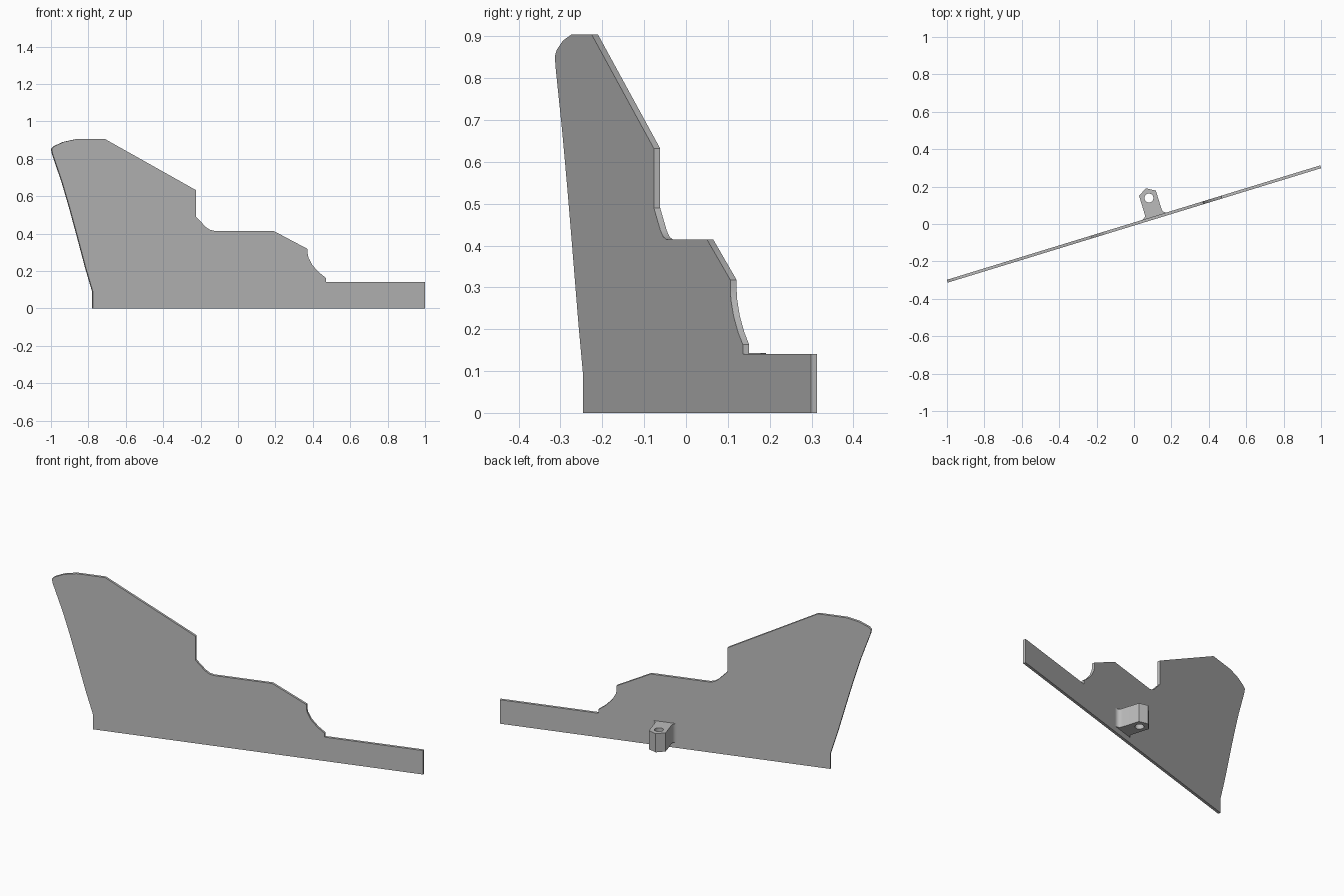
import bpy
from math import cos, sin, pi, radians

cube = bpy.data.objects.get("Cube")
if cube:
    bpy.data.objects.remove(cube, do_unlink=True)

ANGLE = radians(17.04)   # turn of the plate about the vertical
THICK = 0.0157

grey = bpy.data.materials.new("plain_grey")
grey.use_nodes = True
colour = (0.5, 0.5, 0.5, 1)
grey.diffuse_color = colour
grey.node_tree.nodes["Principled BSDF"].inputs["Base Color"].default_value = colour


def arc(cx, cy, r, start, end, n):
    """Points on a circular arc, angles in degrees."""
    steps = [radians(start + (end - start) * i / n) for i in range(n + 1)]
    return [(cx + r * cos(a), cy + r * sin(a)) for a in steps]


def extruded(name, loops, depth, rotation, z=0):
    """Solid from closed outlines; inner outlines become holes."""
    curve = bpy.data.curves.new(name, "CURVE")
    curve.dimensions = "2D"
    curve.fill_mode = "BOTH"
    curve.extrude = depth / 2
    for loop in loops:
        spline = curve.splines.new("POLY")
        spline.points.add(len(loop) - 1)
        for point, (x, y) in zip(spline.points, loop):
            point.co = (x, y, 0, 1)
        spline.use_cyclic_u = True
    curve.materials.append(grey)
    obj = bpy.data.objects.new(name, curve)
    bpy.context.collection.objects.link(obj)
    obj.rotation_euler = rotation
    obj.location.z = z
    bpy.ops.object.select_all(action="DESELECT")
    obj.select_set(True)
    bpy.context.view_layer.objects.active = obj
    bpy.ops.object.convert(target="MESH")
    bpy.ops.object.shade_smooth_by_angle(angle=radians(30))
    return bpy.context.object


# Stepped upright plate, outline as seen from the front
outline = [
    (-.778, 0), (.998, 0), (.998, .141), (.468, .141), (.468, .163),
    (.43, .193), (.395, .232), (.375, .27), (.37, .295), (.37, .318),
    (.187, .415), (-.13, .415), (-.153, .421), (-.175, .436), (-.226, .49),
    (-.226, .632), (-.712, .905), (-.866, .905), (-.935, .89), (-.985, .867),
    (-.998, .853), (-.994, .83), (-.94, .67), (-.902, .54), (-.864, .4),
    (-.815, .215), (-.778, .09)]
plate = extruded("upright_plate", [[(x / cos(ANGLE), z) for x, z in outline]],
                 THICK, (pi / 2, 0, ANGLE))

# Rear lug: half hexagon end, flared foot, vertical hole
MID, HOLE_Y, FLAT, FOOT = 0.117, 0.1095, 0.047, 0.025
tip = FLAT / cos(pi / 6)
fillet = arc(FLAT + FOOT, THICK / 2 + FOOT, FOOT, 270, 180, 6)
half = [(FLAT + FOOT, 0)] + fillet + [(FLAT, HOLE_Y + tip / 2)]
lug_outline = ([(MID + x, y) for x, y in half] + [(MID, HOLE_Y + tip)]
               + [(MID - x, y) for x, y in reversed(half)])
hole = arc(MID, HOLE_Y, 0.024, 0, 345, 23)
lug = extruded("rear_lug", [lug_outline, hole], 0.11, (0, 0, ANGLE), z=0.088)
